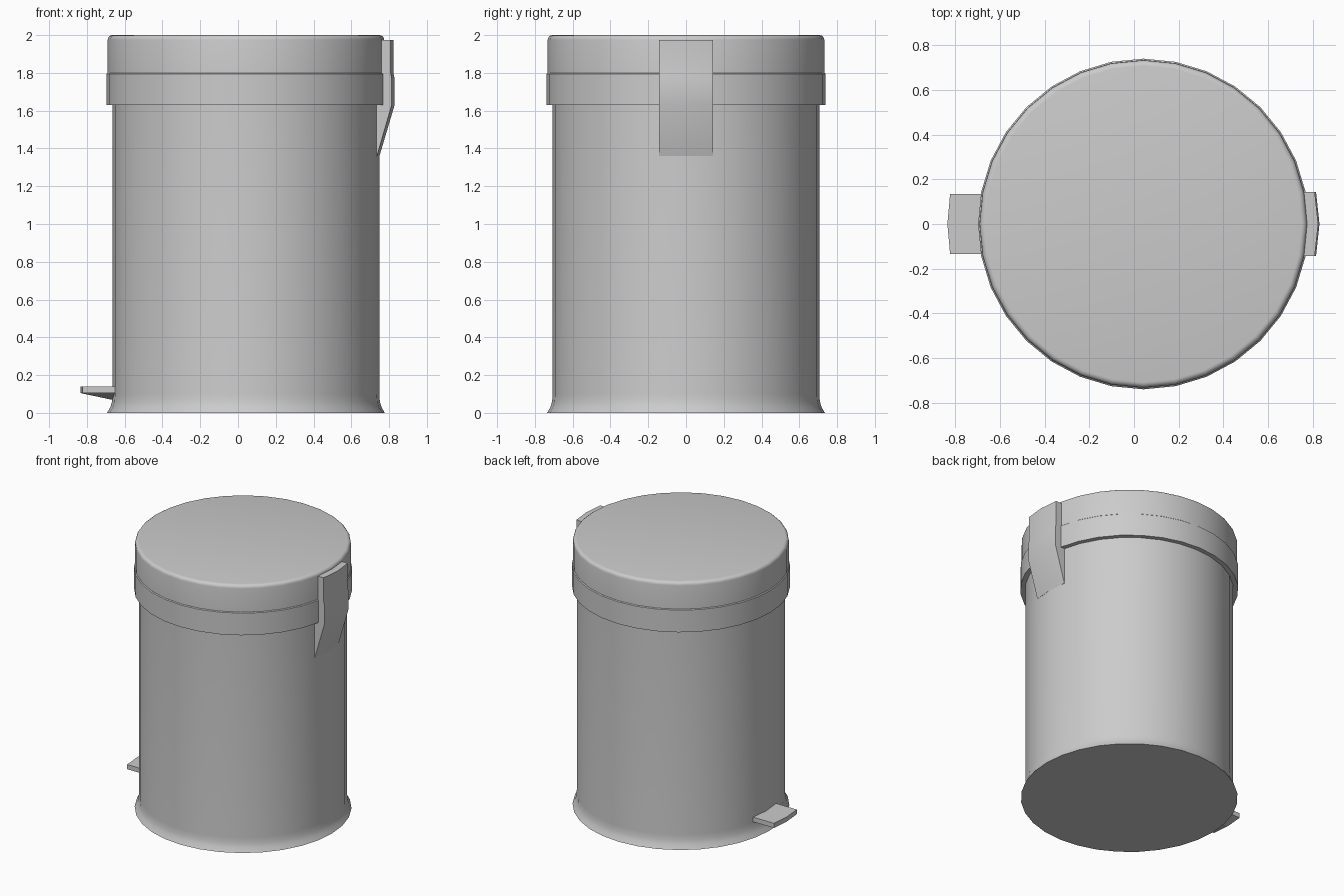
import bpy, bmesh, math

cube = bpy.data.objects.get("Cube")
if cube:
    bpy.data.objects.remove(cube, do_unlink=True)

CX = 0.042      # axis of the bin
SIDES = 32

grey = bpy.data.materials.new("light grey")
grey.use_nodes = True
colour = (0.6, 0.6, 0.6, 1)
grey.diffuse_color = colour
grey.node_tree.nodes["Principled BSDF"].inputs["Base Color"].default_value = colour


def finish(name, bm, angle=30):
    bmesh.ops.recalc_face_normals(bm, faces=bm.faces)
    mesh = bpy.data.meshes.new(name)
    bm.to_mesh(mesh)
    bm.free()
    mesh.materials.append(grey)
    ob = bpy.data.objects.new(name, mesh)
    bpy.context.collection.objects.link(ob)
    bpy.ops.object.select_all(action='DESELECT')
    ob.select_set(True)
    bpy.context.view_layer.objects.active = ob
    bpy.ops.object.shade_smooth_by_angle(angle=math.radians(angle))
    return ob


def skin(bm, rows, closed):
    """Join equal rows of points with quads and cap both ends."""
    rows = [[bm.verts.new(p) for p in row] for row in rows]
    n = len(rows[0])
    for a, b in zip(rows, rows[1:]):
        for i in range(n if closed else n - 1):
            j = (i + 1) % n
            bm.faces.new((a[i], a[j], b[j], b[i]))
    bm.faces.new(rows[0])
    bm.faces.new(rows[-1])


def lathe(name, profile):
    bm = bmesh.new()
    turns = [2 * math.pi * i / SIDES for i in range(SIDES)]
    skin(bm, [[(CX + r * math.cos(t), r * math.sin(t), z) for t in turns]
              for r, z in profile], True)
    return finish(name, bm)


# Body with flared foot
lathe("body", [(0.735, 0), (0.718, 0.03), (0.709, 0.06), (0.706, 0.1),
               (0.706, 1.7)])

# Lid with rounded top edge, and the wider band below it
R = 0.025
rim = [(0.732 - R + R * math.cos(a), 2 - R + R * math.sin(a))
       for a in (math.pi / 8 * k for k in range(5))]
lathe("lid", [(0.732, 1.75)] + rim)
lathe("lid_band", [(0.739, 1.63), (0.739, 1.795), (0.733, 1.8)])

# Hinge guard: a curved plate tapering into the body
bm = bmesh.new()
step = 2 * math.pi / SIDES
guard = [(0.69, 1.36), (0.707, 1.36), (0.787, 1.63), (0.787, 1.77),
         (0.781, 1.8), (0.781, 1.975), (0.69, 1.975)]
skin(bm, [[(CX + r * math.cos(t), 0.142 * k, z) for r, z in guard]
          for k, t in ((-1, -step), (0, 0), (1, step))], True)
finish("hinge_guard", bm)

# Foot pedal: a bowed plate with a sloping keel underneath
bm = bmesh.new()
skin(bm, [[(x, y, 0.105), (x, y, 0.14), (-0.6, y, 0.14), (-0.6, y, keel)]
          for x, y, keel in ((-0.822, -0.135, 0.105), (-0.834, 0, 0.055),
                             (-0.822, 0.135, 0.105))], True)
finish("foot_pedal", bm, 20)
